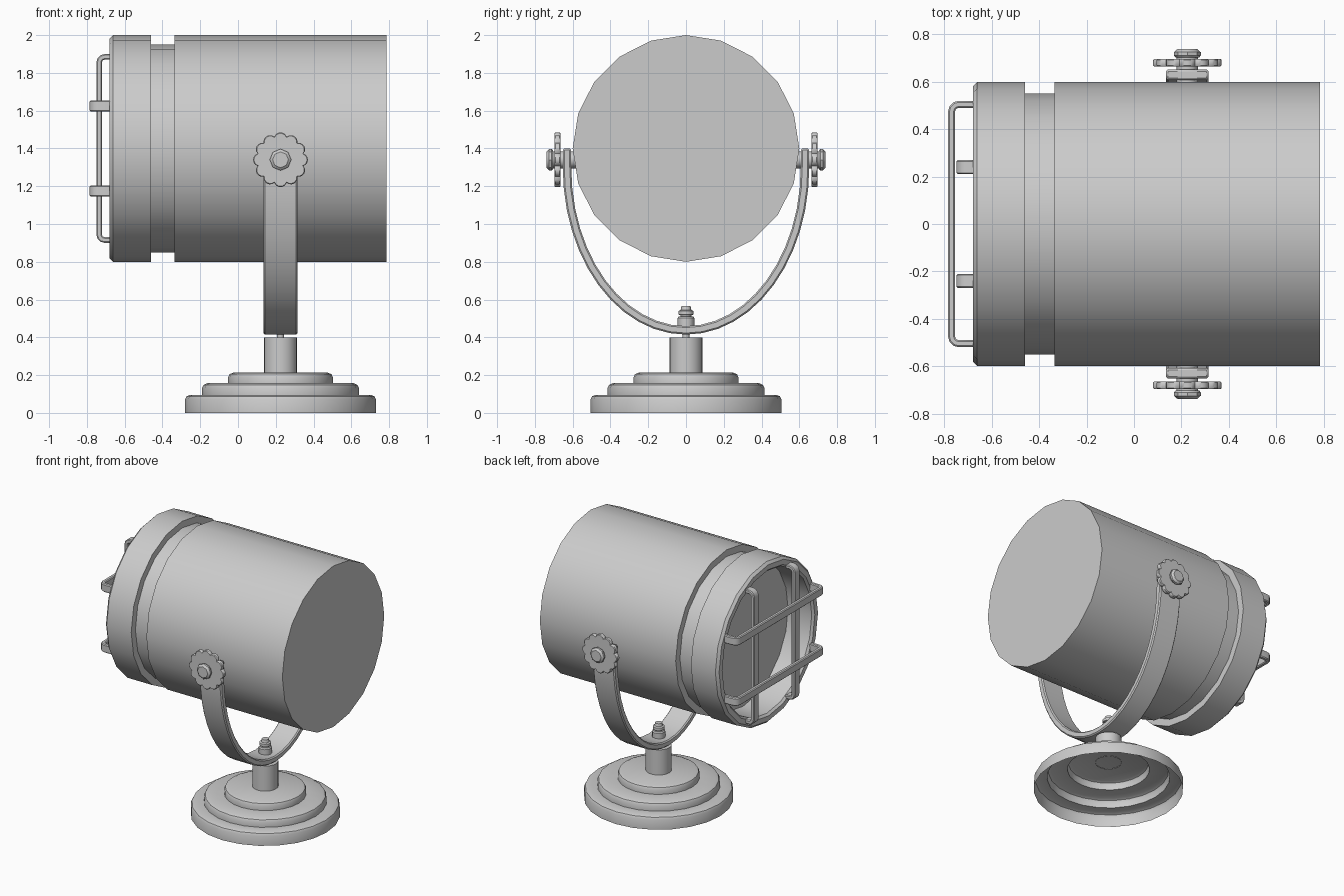
import bpy, bmesh
from math import sin, cos, pi
from mathutils import Vector, Matrix

if "Cube" in bpy.data.objects:
    bpy.data.objects.remove(bpy.data.objects["Cube"])

CX = 0.225          # x of the stand axis
AXIS_Z = 1.4        # height of the drum axis


def finish(name, bm, angle=35, bevel=0):
    bmesh.ops.remove_doubles(bm, verts=bm.verts, dist=1e-5)
    bmesh.ops.recalc_face_normals(bm, faces=bm.faces)
    me = bpy.data.meshes.new(name)
    bm.to_mesh(me)
    bm.free()
    ob = bpy.data.objects.new(name, me)
    bpy.context.collection.objects.link(ob)
    bpy.ops.object.select_all(action='DESELECT')
    ob.select_set(True)
    bpy.context.view_layer.objects.active = ob
    bpy.ops.object.shade_smooth_by_angle(angle=angle * pi / 180)
    if bevel:
        mod = ob.modifiers.new("bevel", 'BEVEL')
        mod.width = bevel
        mod.segments = 1
        mod.limit_method = 'ANGLE'
        mod.angle_limit = pi / 4
    return ob


def lathe(name, profile, n, origin=(0, 0, 0), axis=(0, 0, 1), wave=None):
    """Spin (radius, height) points around an axis; wave scales the radius by angle."""
    rot = Vector(axis).to_track_quat('Z', 'Y').to_matrix().to_4x4()
    mat = Matrix.Translation(origin) @ rot
    bm = bmesh.new()
    rings = []
    for r, h in profile:
        ring = []
        for i in range(n):
            a = 2 * pi * i / n
            k = r * (wave(a) if wave else 1)
            ring.append(bm.verts.new(mat @ Vector((k * cos(a), k * sin(a), h))))
        rings.append(ring)
    for lo, hi in zip(rings, rings[1:]):
        for i in range(n):
            j = (i + 1) % n
            bm.faces.new((lo[i], lo[j], hi[j], hi[i]))
    return finish(name, bm)


def strip(name, path, thick, width, place, bevel):
    """Flat bar of given thickness following a 2D path; place maps (a, b, w) to 3D."""
    pts = [Vector(p) for p in path]
    bm = bmesh.new()
    rings = []
    for i, p in enumerate(pts):
        t = (pts[min(i + 1, len(pts) - 1)] - pts[max(i - 1, 0)]).normalized()
        nrm = Vector((-t.y, t.x)) * thick / 2
        rings.append([bm.verts.new(place(*(p + nrm * s), w * width / 2))
                      for s, w in ((1, 1), (1, -1), (-1, -1), (-1, 1))])
    for a, b in zip(rings, rings[1:]):
        for i in range(4):
            j = (i + 1) % 4
            bm.faces.new((a[i], a[j], b[j], b[i]))
    bm.faces.new(rings[0])
    bm.faces.new(rings[-1])
    return finish(name, bm, 35, bevel)


# Lamp drum with groove, front rim and recessed lens
lathe("lamp_drum", [(0, 0.785), (0.6, 0.785), (0.6, -0.335), (0.55, -0.335),
                    (0.55, -0.46), (0.6, -0.46), (0.6, -0.662), (0.582, -0.68),
                    (0.545, -0.68), (0.53, -0.665), (0.53, -0.47), (0, -0.47)],
      20, (0, 0, AXIS_Z), (1, 0, 0))


# Guard bars across the lens
def guard_path(half, x_out, x_in=-0.67, r=0.03):
    end = [(half, x_in)] + [(half - r + r * cos(a), x_out + r - r * sin(a))
                            for a in (0, pi / 6, pi / 3, pi / 2)]
    return end + [(-u, x) for u, x in reversed(end)]


for k, s in enumerate((-1, 1)):
    strip(f"guard_bar_vertical_{k}", guard_path(0.485, -0.735), 0.03, 0.06,
          lambda u, x, w: Vector((x, s * 0.24 + w, AXIS_Z + u)), 0.006)
    strip(f"guard_bar_horizontal_{k}", guard_path(0.505, -0.77), 0.03, 0.06,
          lambda u, x, w: Vector((x, u, AXIS_Z + s * 0.225 + w)), 0.006)

# Yoke: half ellipse with short straight ends
arc = [(0.63 * cos(a), 1.3 - 0.863 * sin(a)) for a in (pi * i / 24 for i in range(25))]
strip("yoke", [(0.63, 1.4)] + arc + [(-0.63, 1.4)], 0.045, 0.18,
      lambda y, z, w: Vector((CX + w, y, z)), 0.008)

# Pivot shaft, scalloped tilt knob and nut on both sides
for k, s in enumerate((-1, 1)):
    o, ax = (CX, 0, 1.34), (0, s, 0)
    lathe(f"pivot_shaft_{k}", [(0, 0.58), (0.045, 0.58), (0.045, 0.71), (0, 0.71)], 12, o, ax)
    lathe(f"tilt_knob_{k}", [(0, 0.665), (0.14, 0.665), (0.145, 0.67), (0.145, 0.692),
                             (0.14, 0.697), (0, 0.697)], 72, o, ax,
          lambda a: 0.87 + 0.13 * abs(cos(6 * a)) ** 0.7)
    lathe(f"knob_nut_{k}", [(0, 0.703), (0.05, 0.703), (0.057, 0.711), (0.057, 0.725),
                            (0.042, 0.738), (0, 0.738)], 8, o, ax)

# Stepped hollow base and stem
lathe("stepped_base", [(0.505, 0), (0.505, 0.072), (0.497, 0.088), (0.478, 0.096),
                       (0.415, 0.096), (0.415, 0.132), (0.407, 0.148), (0.388, 0.157),
                       (0.277, 0.157), (0.277, 0.19), (0.27, 0.205), (0.25, 0.213),
                       (0, 0.213)], 24, (CX, 0, 0))
lathe("stem", [(0.088, 0.21), (0.088, 0.4), (0, 0.4)], 20, (CX, 0, 0))

# Swivel bolt through the yoke
lathe("swivel_bolt", [(0, 0.39), (0.018, 0.39), (0.018, 0.46), (0.045, 0.46), (0.045, 0.465),
                      (0.045, 0.502), (0.038, 0.51), (0.028, 0.51), (0.028, 0.518),
                      (0.04, 0.52), (0.04, 0.54), (0.028, 0.545), (0.024, 0.565),
                      (0, 0.565)], 12, (CX, 0, 0))
